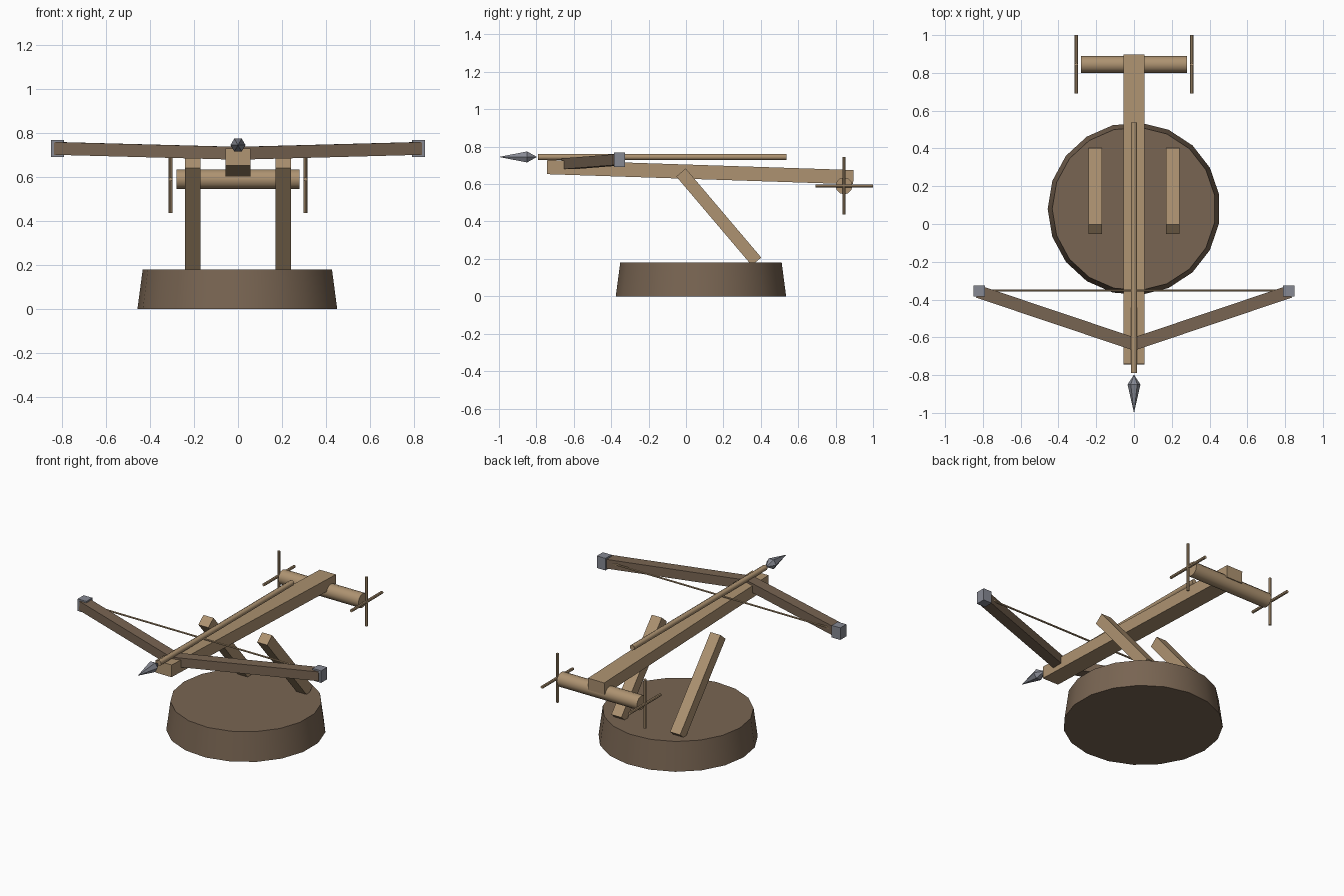
import bpy, math
from mathutils import Vector

if "Cube" in bpy.data.objects:
    bpy.data.objects.remove(bpy.data.objects["Cube"])


def material(name, rgb):
    m = bpy.data.materials.new(name)
    m.diffuse_color = (*rgb, 1)
    m.use_nodes = True
    m.node_tree.nodes["Principled BSDF"].inputs["Base Color"].default_value = m.diffuse_color
    return m


DARK = material("dark_wood", (0.19, 0.13, 0.085))
LIGHT = material("light_wood", (0.42, 0.29, 0.165))
METAL = material("metal", (0.24, 0.25, 0.29))


def finish(name, mat):
    o = bpy.context.object
    o.name = name
    o.data.materials.append(mat)
    return o


def smooth(o):
    bpy.ops.object.shade_smooth_by_angle(angle=math.radians(50))
    return o


def box(name, center, size, mat):
    bpy.ops.mesh.primitive_cube_add(size=1, location=center)
    o = finish(name, mat)
    o.scale = size
    return o


def beam(name, a, b, width, height, mat):
    """Square timber running from a to b."""
    a, b = Vector(a), Vector(b)
    o = box(name, (a + b) / 2, (width, (b - a).length, height), mat)
    o.rotation_euler = (b - a).to_track_quat('Y', 'Z').to_euler()
    return o


def rod(name, a, b, r1, mat, r2=None, sides=8):
    """Round rod or cone running from a to b."""
    a, b = Vector(a), Vector(b)
    bpy.ops.mesh.primitive_cone_add(vertices=sides, radius1=r1,
                                    radius2=r1 if r2 is None else r2,
                                    depth=(b - a).length, location=(a + b) / 2)
    o = finish(name, mat)
    o.rotation_euler = (b - a).to_track_quat('Z', 'Y').to_euler()
    return o


# Round tapered base, odd side count with a corner at -x
bpy.ops.mesh.primitive_cone_add(vertices=19, radius1=0.457, radius2=0.433,
                                depth=0.18, location=(0, 0.08, 0.09),
                                rotation=(0, 0, math.pi / 2))
smooth(finish("base", DARK))

# Stock
beam("stock", (0, -0.743, 0.691), (0, 0.895, 0.637), 0.113, 0.076, LIGHT)

# Winch drum
smooth(rod("winch_drum", (-0.28, 0.845, 0.59), (0.28, 0.845, 0.59), 0.045, LIGHT, sides=12))

for s, side in ((-1, "left"), (1, "right")):
    # Leaning supports
    beam(f"support_{side}", (s * 0.205, 0.377, 0.186), (s * 0.205, -0.027, 0.662),
         0.07, 0.066, LIGHT)
    # Winch handles: two crossed bars
    x = s * 0.306
    rod(f"handle_upright_{side}", (x, 0.845, 0.437), (x, 0.845, 0.745), 0.009, LIGHT)
    rod(f"handle_level_{side}", (x, 0.692, 0.59), (x, 1.0, 0.59), 0.009, LIGHT)
    # Bow arm and metal tip
    beam(f"bow_arm_{side}", (0, -0.635, 0.708), (s * 0.825, -0.358, 0.73),
         0.067, 0.058, DARK)
    box(f"bow_tip_{side}", (s * 0.82, -0.355, 0.73), (0.06, 0.06, 0.076), METAL)

# Bowstring
rod("bowstring", (-0.82, -0.352, 0.733), (0.82, -0.352, 0.733), 0.006, LIGHT, sides=6)

# Bolt shaft and two-part head
smooth(rod("bolt_shaft", (0, 0.537, 0.745), (0, -0.79, 0.745), 0.017, LIGHT))
for name, tip in (("bolt_head_front", -1.0), ("bolt_head_back", -0.797)):
    o = rod(name, (0, -0.85, 0.745), (0, tip, 0.745), 0.034, METAL, r2=0, sides=6)
    o.rotation_euler.rotate_axis('Z', math.pi / 2)
